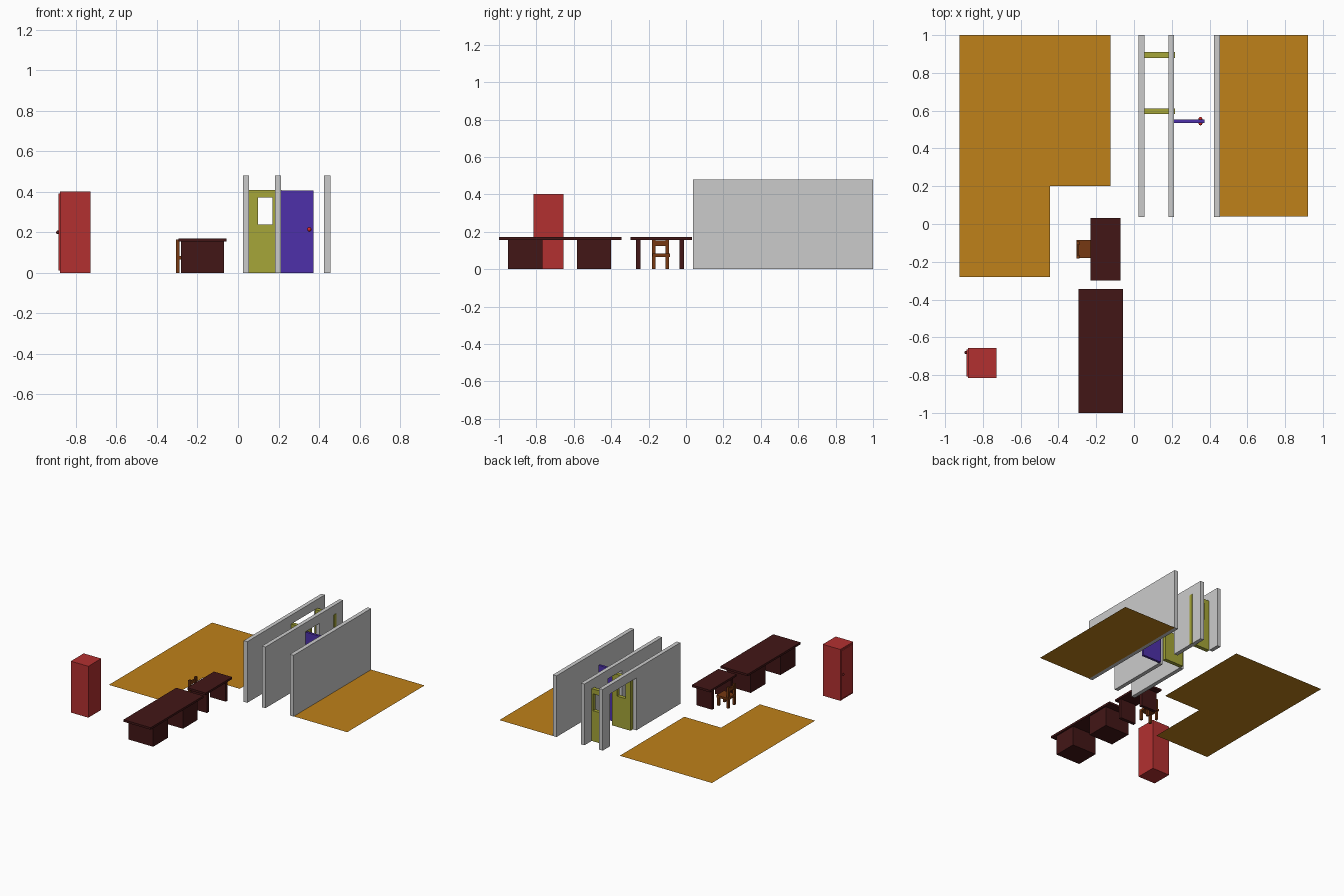
import bpy
import bmesh

if "Cube" in bpy.data.objects:
    bpy.data.objects.remove(bpy.data.objects["Cube"])


def material(name, rgb):
    m = bpy.data.materials.new(name)
    m.diffuse_color = (*rgb, 1)
    m.use_nodes = True
    m.node_tree.nodes["Principled BSDF"].inputs["Base Color"].default_value = m.diffuse_color
    return m


WOOD_DARK = material("dark_wood", (0.055, 0.008, 0.008))
WOOD_CHAIR = material("chair_wood", (0.18, 0.04, 0.006))
RED = material("red_paint", (0.45, 0.03, 0.03))
KNOB = material("dark_red", (0.12, 0.01, 0.01))
BRIGHT = material("bright_red", (0.7, 0.02, 0.02))
YELLOW = material("yellow_paint", (0.38, 0.38, 0.04))
BLUE = material("blue_paint", (0.075, 0.03, 0.4))
FLOOR = material("ochre_floor", (0.52, 0.22, 0.01))


def make(name, verts, faces, mat=None, thickness=0):
    me = bpy.data.meshes.new(name)
    me.from_pydata(verts, [], faces)
    ob = bpy.data.objects.new(name, me)
    bpy.context.collection.objects.link(ob)
    if mat:
        me.materials.append(mat)
    if thickness:
        s = ob.modifiers.new("thickness", 'SOLIDIFY')
        s.thickness = thickness
        s.offset = 0
    return ob


def add_box(bm, x, y, z):
    geo = bmesh.ops.create_cube(bm, size=1)["verts"]
    for v in geo:
        v.co = [r[0] + (c + 0.5) * (r[1] - r[0]) for r, c in zip((x, y, z), v.co)]


def boxes(name, ranges, mat=None):
    bm = bmesh.new()
    for r in ranges:
        add_box(bm, *r)
    me = bpy.data.meshes.new(name)
    bm.to_mesh(me)
    bm.free()
    ob = bpy.data.objects.new(name, me)
    bpy.context.collection.objects.link(ob)
    if mat:
        me.materials.append(mat)
    return ob


def knob(name, loc, r, mat):
    bpy.ops.mesh.primitive_uv_sphere_add(segments=12, ring_count=8, radius=r, location=loc)
    ob = bpy.context.object
    ob.name = name
    ob.data.materials.append(mat)
    bpy.ops.object.shade_smooth()


# Floors
make("left_floor", [(x, y, 0) for x, y in
     [(-.925, -.28), (-.445, -.28), (-.445, .2), (-.125, .2), (-.125, 1), (-.925, 1)]],
     [range(6)], FLOOR)
make("right_floor", [(.455, .04, 0), (.92, .04, 0), (.92, 1, 0), (.455, 1, 0)], [range(4)], FLOOR)

# Walls, two with doorways
Y0, Y1, H, DOOR_H = .037, 1, .48, .41


def wall_with_doorway(name, x, a, b):
    outline = [(Y0, 0), (a, 0), (a, DOOR_H), (b, DOOR_H), (b, 0), (Y1, 0), (Y1, H), (Y0, H)]
    make(name, [(x, y, z) for y, z in outline], [range(8)], None, .031)


wall_with_doorway("left_wall", .039, .582, .91)
wall_with_doorway("middle_wall", .197, .535, .705)
boxes("right_wall", [((.424, .456), (Y0, Y1), (0, H))])


# Open double doors with windows
def rect(x0, x1, z0, z1, y):
    return [(x0, y, z0), (x1, y, z0), (x1, y, z1), (x0, y, z1)]


for name, y in (("double_door_front", .597), ("double_door_back", .895)):
    verts = rect(.053, .216, 0, .41, y) + rect(.098, .171, .24, .372, y)
    faces = [(i, (i + 1) % 4, (i + 1) % 4 + 4, i + 4) for i in range(4)]
    make(name, verts, faces, YELLOW, .03)

# Open single door with knobs
boxes("single_door", [((.212, .373), (.535, .554), (0, .407))], BLUE)
for side, y in (("front", .532), ("back", .557)):
    knob("door_knob_" + side, (.352, y, .215), .01, BRIGHT)

# Large desk
boxes("large_desk_top", [((-.294, -.058), (-1, -.345), (.155, .171))], WOOD_DARK)
for name, y in (("front", (-.952, -.768)), ("back", (-.582, -.4))):
    boxes("large_desk_pedestal_" + name, [((-.282, -.07), y, (0, .156))], WOOD_DARK)

# Small desk with panel legs
boxes("small_desk_top", [((-.231, -.072), (-.298, .031), (.155, .171))], WOOD_DARK)
for name, y in (("front", (-.268, -.243)), ("back", (-.035, -.01))):
    boxes("small_desk_leg_" + name, [((-.22, -.082), y, (0, .156))], WOOD_DARK)

# Chair: seat, four legs (rear pair run up as back posts), back rail
boxes("chair_seat", [((-.305, -.205), (-.18, -.085), (.066, .083))], WOOD_CHAIR)
for name, y in (("front", (-.182, -.164)), ("back", (-.11, -.092))):
    boxes("chair_leg_" + name, [((-.223, -.205), y, (0, .067))], WOOD_CHAIR)
    boxes("chair_post_" + name, [((-.305, -.288), y, (0, .165))], WOOD_CHAIR)
boxes("chair_back_rail", [((-.302, -.291), (-.165, -.109), (.125, .152))], WOOD_CHAIR)

# Cabinet with a door on its left side
boxes("cabinet_body", [((-.88, -.728), (-.816, -.656), (0, .403))], RED)
boxes("cabinet_door", [((-.886, -.88), (-.808, -.664), (.012, .391))], RED)
knob("cabinet_knob", (-.889, -.68, .2), .009, KNOB)
